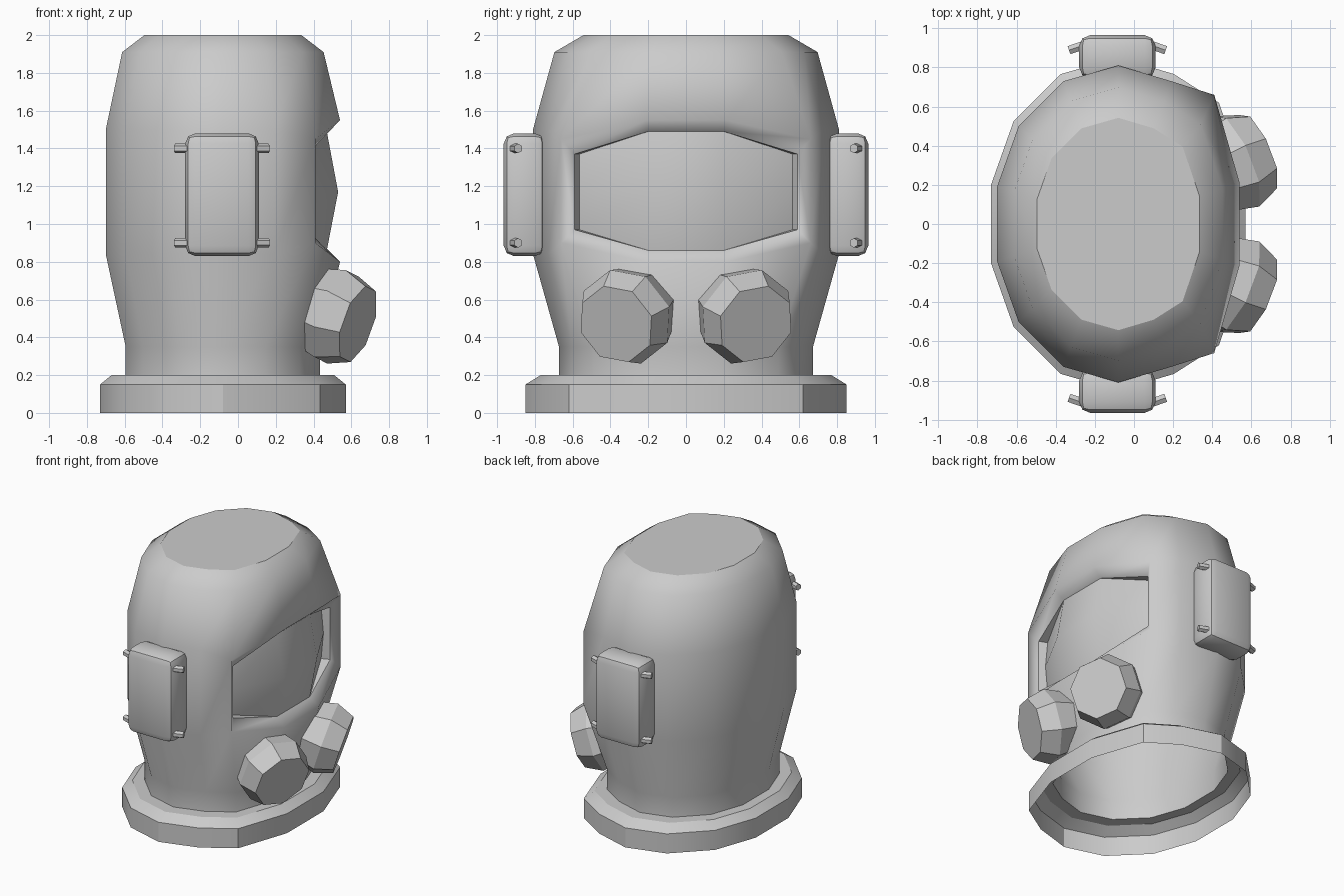
import bpy, bmesh, math
from mathutils import Vector

if "Cube" in bpy.data.objects:
    bpy.data.objects.remove(bpy.data.objects["Cube"])

grey = bpy.data.materials.new("plain_grey")
grey.use_nodes = True
grey.diffuse_color = (0.6, 0.6, 0.6, 1)
grey.node_tree.nodes["Principled BSDF"].inputs["Base Color"].default_value = (0.6, 0.6, 0.6, 1)

CX = -0.08  # centre of the helmet outline
HALF = [(0.54, 0.21), (0.41, 0.59), (0.19, 0.73), (CX, 0.81),
        (-0.36, 0.73), (-0.59, 0.5), (-0.70, 0.19)]
OUTLINE = HALF + [(x, -y) for x, y in reversed(HALF)]
N = len(OUTLINE)


def finish(name, bm, fix_normals=True, angle=30):
    """Turn a bmesh into a smooth shaded object."""
    if fix_normals:
        bmesh.ops.recalc_face_normals(bm, faces=bm.faces)
    mesh = bpy.data.meshes.new(name)
    bm.to_mesh(mesh)
    bm.free()
    mesh.materials.append(grey)
    ob = bpy.data.objects.new(name, mesh)
    bpy.context.collection.objects.link(ob)
    bpy.ops.object.select_all(action='DESELECT')
    ob.select_set(True)
    bpy.context.view_layer.objects.active = ob
    bpy.ops.object.shade_smooth_by_angle(angle=math.radians(angle))


def bridge(bm, rows, closed=True, skip=lambda r, j: False):
    """Join rows of vertices with quads."""
    n = len(rows[0])
    for r in range(len(rows) - 1):
        for j in range(n if closed else n - 1):
            if not skip(r, j):
                k = (j + 1) % n
                bm.faces.new((rows[r][j], rows[r][k], rows[r + 1][k], rows[r + 1][j]))


def outline_ring(bm, z, s):
    return [bm.verts.new((CX + (x - CX) * s, y * s, z)) for x, y in OUTLINE]


def window_row(x_deep, x_mid, z_side, z_mid):
    """Lip corner, recessed visor edge and visor middle, mirrored across y."""
    half = [(0.37, 0.59, z_side), (x_deep, 0.565, z_side), (x_mid, 0.2, z_mid)]
    return [(x, -y, z) for x, y, z in half] + half[::-1]


bottom = window_row(0.31, 0.47, 0.97, 0.86)
middle = window_row(0.33, 0.53, 1.17, 1.17)
top = window_row(0.31, 0.47, 1.37, 1.49)

# Helmet shell with a window opening and an inward lip
bm = bmesh.new()
levels = [(0.2, 0.83), (0.35, 0.83), (0.84, 1), (1.5, 1), (1.91, 0.86), (2, 0.67)]
rings = [outline_ring(bm, z, s) for z, s in levels]
for ring, front_z, corner_z in ((rings[2], 0.80, 0.90), (rings[3], 1.55, 1.45)):
    for i in (0, N - 1):
        ring[i].co.z = front_z
    for i, side in ((1, 1), (N - 2, -1)):
        ring[i].co = (0.41, 0.66 * side, corner_z)
bridge(bm, rings, skip=lambda r, j: r == 2 and j in (0, N - 2, N - 1))
crown = bm.faces.new(rings[-1])
for edge in crown.edges:
    edge.smooth = False
front = (N - 2, N - 1, 0, 1)
rim = [rings[2][i] for i in front] + [rings[3][i] for i in reversed(front)]
lip_points = [bottom[i] for i in (0, 2, 3, 5)] + [top[i] for i in (5, 3, 2, 0)]
bridge(bm, [rim, [bm.verts.new(p) for p in lip_points]])
finish("helmet_shell", bm, False, 62)

# Bulged visor with recessed side walls
bm = bmesh.new()
rows = [[bm.verts.new(p) for p in row] for row in (bottom, middle, top)]
bridge(bm, rows, closed=False)
for row, step in ((rows[0], -1), (rows[2], 1)):
    bm.faces.new(row[:3][::step])
    bm.faces.new(row[3:][::step])
finish("visor", bm, False)

# Neck ring, open underneath
bm = bmesh.new()
bridge(bm, [outline_ring(bm, z, s) for z, s in
            ((0, 1.05), (0.15, 1.05), (0.2, 0.95), (0.2, 0.83))])
finish("neck_ring", bm, False)


def filter_drum(name, side):
    """Eight sided drum that points forward, outward and down."""
    axis = Vector((1, 0.44 * side, -0.34)).normalized()
    u = Vector((0, 0, 1)).cross(axis).normalized()
    v = axis.cross(u)
    centre = Vector((0.635, 0.37 * side, 0.47))
    bm = bmesh.new()
    rows = []
    for depth, radius in ((0.3, 0.22), (0.13, 0.265), (0, 0.215)):
        row = []
        for i in range(8):
            a = math.radians(90 - 12 * side + 45 * i)
            p = centre - axis * depth + (u * math.cos(a) + v * math.sin(a)) * radius
            row.append(bm.verts.new(p))
        rows.append(row)
    bridge(bm, rows)
    bm.faces.new(rows[0])
    bm.faces.new(rows[-1])
    finish(name, bm)


def ear_box(name, side):
    """Box with wide rounded edges on the side of the helmet."""
    bm = bmesh.new()
    bmesh.ops.create_cube(bm, size=1)
    for v in bm.verts:
        v.co = (-0.085 + v.co.x * 0.39, side * 0.855 + v.co.y * 0.22, 1.155 + v.co.z * 0.65)
    bmesh.ops.bevel(bm, geom=bm.edges[:], offset=0.055, segments=2, profile=0.5,
                    affect='EDGES')
    finish(name, bm)


def peg(name, side, end, z):
    """Short six sided bolt leaning back toward the helmet."""
    bm = bmesh.new()
    bmesh.ops.create_cone(bm, cap_ends=True, segments=6, radius1=0.025,
                          radius2=0.025, depth=0.1)
    direction = Vector((end, -0.35 * side, 0)).normalized()
    turn = direction.to_track_quat('Z', 'Y')
    centre = Vector((-0.085 + end * 0.2, side * 0.905, z))
    for v in bm.verts:
        v.co = centre + turn @ v.co
    finish(name, bm)


for side, word in ((1, "back"), (-1, "front")):
    filter_drum("filter_" + word, side)
    ear_box("ear_box_" + word, side)
    for end in (-1, 1):
        for z, height in ((0.9, "lower"), (1.4, "upper")):
            place = "visor_side" if end > 0 else "rear_side"
            peg(f"peg_{word}_{height}_{place}", side, end, z)
